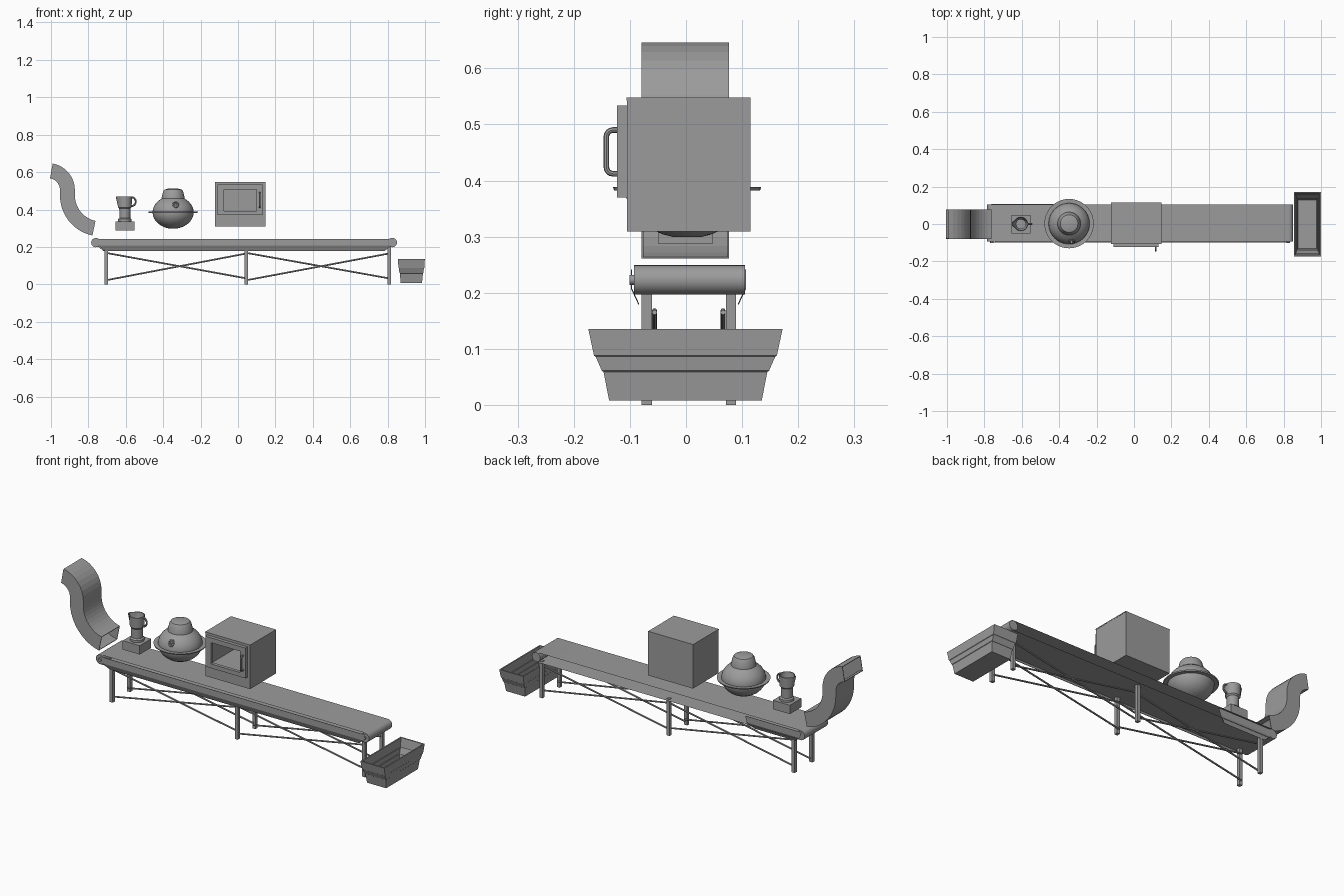
import bpy, bmesh, math
from mathutils import Vector, Matrix

cube = bpy.data.objects.get("Cube")
if cube:
    bpy.data.objects.remove(cube, do_unlink=True)

grey = bpy.data.materials.new("plain grey")
grey.use_nodes = True
COLOUR = (0.33, 0.33, 0.33, 1)
grey.diffuse_color = COLOUR
grey.node_tree.nodes["Principled BSDF"].inputs["Base Color"].default_value = COLOUR


def add(name, bm, smooth=False, fix=True):
    if fix:
        bmesh.ops.recalc_face_normals(bm, faces=bm.faces[:])
    me = bpy.data.meshes.new(name)
    bm.to_mesh(me)
    bm.free()
    ob = bpy.data.objects.new(name, me)
    bpy.context.collection.objects.link(ob)
    me.materials.append(grey)
    if smooth:
        bpy.ops.object.select_all(action='DESELECT')
        ob.select_set(True)
        bpy.context.view_layer.objects.active = ob
        bpy.ops.object.shade_smooth_by_angle(angle=math.radians(35))
    return ob


def box_bm(x0, x1, y0, y1, z0, z1):
    bm = bmesh.new()
    bmesh.ops.create_cube(bm, size=1)
    for v in bm.verts:
        v.co = ((x0 + x1) / 2 + v.co.x * (x1 - x0), (y0 + y1) / 2 + v.co.y * (y1 - y0),
                (z0 + z1) / 2 + v.co.z * (z1 - z0))
    return bm


def box(name, *limits):
    return add(name, box_bm(*limits))


def loft(name, rings, closed=False, caps=(False, False), smooth=False):
    """Skin equal-length rings of points."""
    bm = bmesh.new()
    vs = [[bm.verts.new(p) for p in r] for r in rings]
    n = len(vs[0])
    pairs = list(zip(vs, vs[1:])) + ([(vs[-1], vs[0])] if closed else [])
    for a, b in pairs:
        for i in range(n):
            j = (i + 1) % n
            bm.faces.new((a[i], a[j], b[j], b[i]))
    if caps[0]:
        bm.faces.new(vs[0])
    if caps[1]:
        bm.faces.new(vs[-1])
    return add(name, bm, smooth)


def lathe(name, cx, cy, profile, sides=32, caps=(True, True)):
    rings = [[(cx + r * math.cos(t * math.tau / sides), cy + r * math.sin(t * math.tau / sides), z)
              for t in range(sides)] for r, z in profile]
    return loft(name, rings, caps=caps, smooth=True)


def cyl_y(name, x, z, r, y0, y1, sides=24):
    bm = bmesh.new()
    bmesh.ops.create_cone(bm, cap_ends=True, segments=sides, radius1=r, radius2=r, depth=y1 - y0,
                          matrix=Matrix.Translation((x, (y0 + y1) / 2, z)) @ Matrix.Rotation(math.pi / 2, 4, 'X'))
    return add(name, bm, True)


def tube(name, pts, r, cyclic=False):
    """Round bar following a path, with rings square to it."""
    pts = [Vector(p) for p in pts]
    n, rings = len(pts), []
    for i, p in enumerate(pts):
        a = pts[(i - 1) % n] if cyclic else pts[max(i - 1, 0)]
        b = pts[(i + 1) % n] if cyclic else pts[min(i + 1, n - 1)]
        d = (b - a).normalized()
        side = Vector((1, 0, 0)) if abs(d.x) < 0.01 else Vector((0, 1, 0))
        up = d.cross(side).normalized()
        side = up.cross(d)
        rings.append([p + r * (side * math.cos(k * math.tau / 8) + up * math.sin(k * math.tau / 8))
                      for k in range(8)])
    return loft(name, rings, cyclic, (not cyclic, not cyclic), True)


def rect(cx, cy, hx, hy, z):
    return [(cx - hx, cy - hy, z), (cx + hx, cy - hy, z), (cx + hx, cy + hy, z), (cx - hx, cy + hy, z)]


# Conveyor: rollers, hubs and the belt loop
Y0, Y1, RZ = -0.093, 0.105, 0.223
ENDS = (-0.76, 0.825)
for label, x in zip(("right", "left"), ENDS):
    cyl_y(label + "_roller", x, RZ, 0.025, Y0, Y1)
    cyl_y(label + "_roller_hub", x, RZ, 0.009, Y0 - 0.008, Y0, 12)
loop = []
for x, start in ((ENDS[1], -90), (ENDS[0], 90)):
    for k in range(13):
        a = math.radians(start + k * 15)
        loop.append((x + 0.0262 * math.cos(a), RZ + 0.0262 * math.sin(a)))
bm = bmesh.new()
rows = [[bm.verts.new((x, y, z)) for x, z in loop] for y in (Y0, Y1)]
for i in range(len(loop)):
    j = (i + 1) % len(loop)
    bm.faces.new((rows[0][i], rows[0][j], rows[1][j], rows[1][i]))
add("belt", bm, True)


# Side guards, folded inward along the lower edge
def guard(name, x0, x1, y, s):
    bm = bmesh.new()
    rows = [[bm.verts.new((x, y + s * dy, z)) for x in (x0 + inset, x1 - inset)]
            for inset, dy, z in ((0, 0, 0.241), (0.01, 0, 0.207), (0.045, -0.013, 0.179))]
    for a, b in zip(rows, rows[1:]):
        bm.faces.new((a[0], a[1], b[1], b[0]))
    ob = add(name, bm)
    mod = ob.modifiers.new("thickness", 'SOLIDIFY')
    mod.thickness = 0.002


guard("front_guard", -0.755, 0.83, -0.098, -1)
guard("back_guard", -0.765, -0.43, 0.107, 1)

# Legs and crossed braces
LEGS = (-0.705, 0.045, 0.808)
for label, y, inner in (("front", -0.07, -0.056), ("back", 0.08, 0.066)):
    for i, x in enumerate(LEGS):
        box(f"{label}_leg_{i + 1}", x - 0.009, x + 0.009, y - 0.009, y + 0.009, 0, 0.2)
    for i, (a, b) in enumerate(zip(LEGS, LEGS[1:])):
        for k, (za, zb) in enumerate(((0.022, 0.165), (0.168, 0.032))):
            tube(f"{label}_brace_{i + 1}_{k + 1}", ((a, inner, za), (b, inner, zb)), 0.0045)

# Collecting bin in three tapering tiers, open on top
CX, CY = 0.927, -0.001
outer = ((0.057, 0.136, 0.008), (0.062, 0.146, 0.059), (0.064, 0.149, 0.061),
         (0.067, 0.160, 0.086), (0.069, 0.163, 0.088), (0.072, 0.173, 0.135))
rings = [rect(CX, CY, *o) for o in outer]
rings += [rect(CX, CY, hx - 0.007, hy - 0.007, max(z, 0.015)) for hx, hy, z in reversed(outer)]
loft("collecting_bin", rings, caps=(True, True))

# Curved chute: hollow square duct bent in an S
sections = []
for k in range(9):
    a = math.radians(80 * (1 - k / 8))
    sections.append(((-1.016, 0.504), a, 0.144, 0.064))
for k in range(11):
    a = math.radians(180 + 78 * k / 10)
    sections.append(((-0.733, 0.475), a, 0.139, 0.219))


def duct_ring(sec, inset):
    (cx, cz), a, ra, rb = sec
    d = inset if ra > rb else -inset
    pa, pb = [(cx + r * math.cos(a), cz + r * math.sin(a)) for r in (ra - d, rb + d)] if ra > rb else \
             [(cx + r * math.cos(a), cz + r * math.sin(a)) for r in (ra + inset, rb - inset)]
    y0, y1 = -0.079 + inset, 0.077 - inset
    return [(pa[0], y0, pa[1]), (pa[0], y1, pa[1]), (pb[0], y1, pb[1]), (pb[0], y0, pb[1])]


rings = [duct_ring(s, 0) for s in sections] + [duct_ring(s, 0.003) for s in reversed(sections)]
loft("curved_chute", rings, closed=True)

# Blender jug: square base, open flared jug, spout and handle
JX = -0.605
box("jug_base", JX - 0.051, JX + 0.051, -0.05, 0.048, 0.288, 0.336)
jug = lathe("jug", JX, 0, ((0.036, 0.336), (0.036, 0.348), (0.029, 0.354), (0.030, 0.405), (0.036, 0.412),
                           (0.039, 0.470), (0.035, 0.470), (0.031, 0.415), (0.025, 0.405), (0.025, 0.36)), 24)
for v in jug.data.vertices:
    if v.co.z > 0.46 and v.co.x < JX - 0.03 and abs(v.co.y) < 0.012:
        v.co.x -= 0.01
tube("jug_handle", [(JX + 0.036 + 0.022 * math.sin(t), 0, 0.442 + 0.024 * math.cos(t))
                    for t in [math.pi * k / 8 for k in range(9)]], 0.005)

# Round pot: bulging bowl with a flange and a stepped lid
PX, PY = -0.347, 0.002
bowl = []
for k in range(15):
    a = math.radians(-78 + 11 * k)
    if a < math.radians(58):
        bowl.append((0.11 * math.cos(a), 0.385 + 0.088 * math.sin(a)))
bowl += [(0.062, 0.458), (0.061, 0.466), (0.054, 0.495), (0.047, 0.506), (0.03, 0.511)]
lathe("round_pot", PX, PY, bowl, 40)
lathe("pot_flange", PX, PY, ((0.105, 0.382), (0.13, 0.382), (0.132, 0.388), (0.128, 0.388), (0.105, 0.386)),
      40, (False, False))
tube("pot_latch_ring", [(PX + 0.014 + 0.014 * math.cos(t), PY - 0.096 + 0.007 * math.sin(t),
                         0.426 + 0.014 * math.sin(t))
                        for t in [math.tau * k / 16 for k in range(16)]], 0.004, True)
cyl_y("pot_latch_pin", PX + 0.014, 0.426, 0.006, PY - 0.107, PY - 0.07, 12)


# Oven: hollow body, framed door and bar handle
def framed(name, x0, x1, y0, y1, z0, z1, hole, depth, through=False):
    """Block with a rectangular opening in its front."""
    hx0, hx1, hz0, hz1 = hole

    def ring(a, b, c, d, y):
        return [(a, y, c), (b, y, c), (b, y, d), (a, y, d)]
    rings = [ring(x0, x1, z0, z1, y1), ring(x0, x1, z0, z1, y0),
             ring(hx0, hx1, hz0, hz1, y0), ring(hx0, hx1, hz0, hz1, y0 + depth)]
    return loft(name, rings, closed=through, caps=(not through, not through))


framed("oven_body", -0.122, 0.146, -0.105, 0.115, 0.309, 0.543, (-0.09, 0.115, 0.385, 0.52), 0.2)
box("oven_top", -0.123, 0.147, -0.106, 0.115, 0.543, 0.548)
framed("oven_door", -0.109, 0.131, -0.123, -0.105, 0.37, 0.534, (-0.076, 0.098, 0.393, 0.508), 0.018, True)
path = [(0.116, -0.122, 0.412)]
for cz, start in ((0.424, 270), (0.478, 180)):
    for k in range(5):
        a = math.radians(start - 22.5 * k)
        path.append((0.116, -0.130 + 0.012 * math.cos(a), cz + 0.012 * math.sin(a)))
path.append((0.116, -0.122, 0.490))
tube("oven_handle", path, 0.005)
